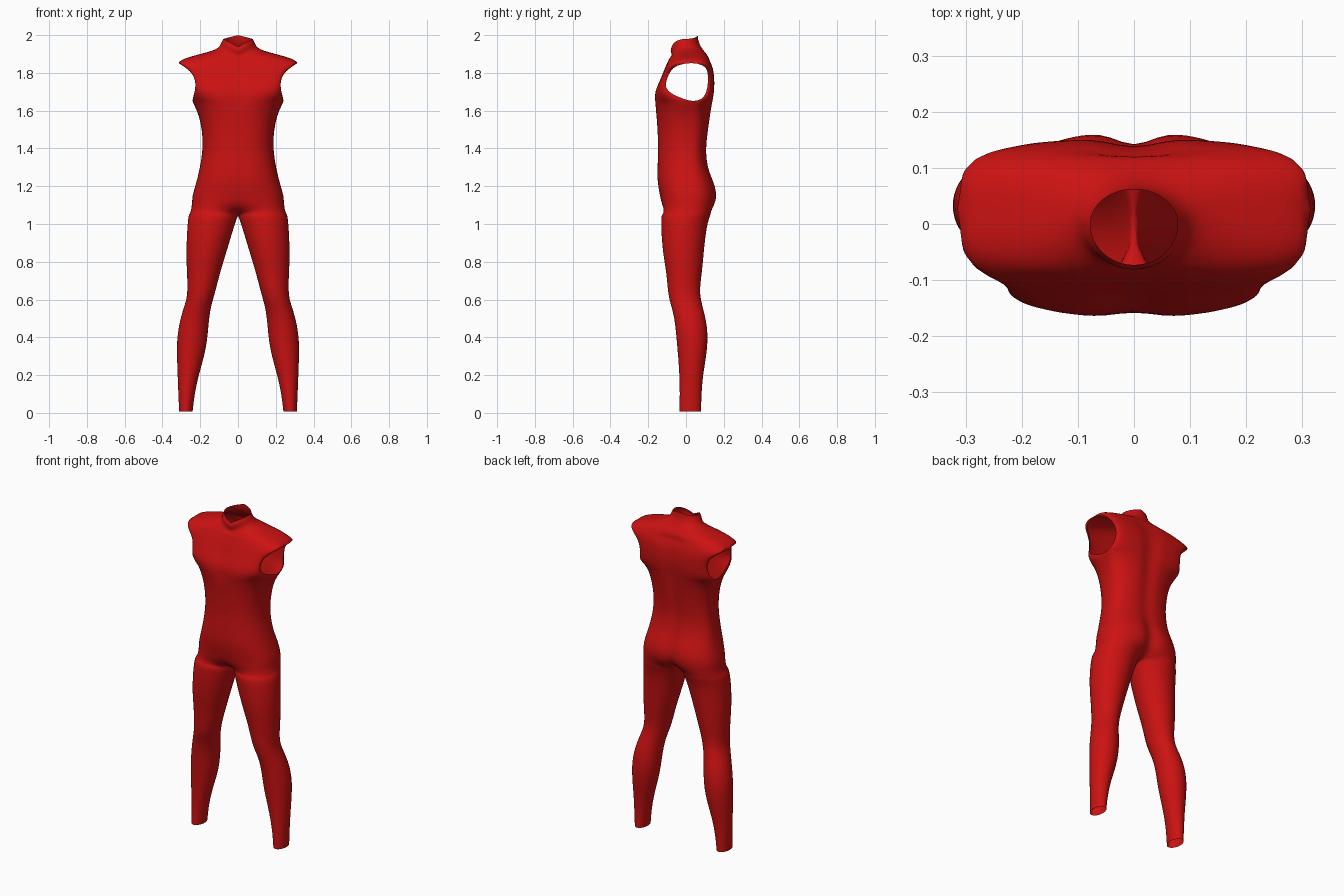
import bpy, bmesh, math
from mathutils import Vector

if "Cube" in bpy.data.objects:
    bpy.data.objects.remove(bpy.data.objects["Cube"])

M = 12  # segments in the front strip and in the back strip of each half ring


def leg_ring(z, inner, outer, front, back):
    """Closed outline, starting and ending at the inner side of the leg."""
    cx, rx = (inner + outer) / 2, (outer - inner) / 2
    cy, ry = (front + back) / 2, (back - front) / 2
    pts = []
    for start in (0, math.pi):
        for i in range(M + 1):
            a = start + math.pi * i / M
            pts.append(Vector((cx - rx * math.cos(a), cy - ry * math.sin(a), z)))
    return pts


def half_ring(zf, zo, zb, w, yf, yef, yeb, yb, n=2.4, dip_f=0.0, dip_b=0.0):
    """Half outline from front centre to the side edge, then on to back centre."""
    def quarter(yc, ye, zc, dip):
        out = []
        for i in range(M + 1):
            u = math.pi / 2 * i / M
            x = w * math.sin(u) ** (2 / n)
            y = ye + (yc - ye) * max(math.cos(u), 0) ** (2 / n)
            y += dip * math.exp(-(x / 0.035) ** 2)
            out.append(Vector((x, y, zc + (zo - zc) * x / w)))
        return out
    return quarter(yf, yef, zf, dip_f) + quarter(yb, yeb, zb, -dip_b)[::-1]


# legs: height, inner x, outer x, front y, back y
legs = [
    (0.008, .24, .312, -.035, .080), (.10, .230, .316, -.033, .082),
    (.20, .208, .320, -.035, .090), (.30, .178, .324, -.042, .108),
    (.38, .163, .324, -.050, .116), (.46, .156, .315, -.056, .113),
    (.54, .148, .294, -.070, .095), (.60, .132, .272, -.090, .078),
    (.66, .115, .267, -.098, .073), (.74, .095, .271, -.104, .085),
    (.84, .064, .275, -.122, .094), (.94, .034, .272, -.131, .104),
    (1.01, .012, .267, -.132, .116), (1.045, 0, .263, -.132, .130),
]
# hips and waist: height, half width, front y, back y, back groove depth
trunk = [
    (1.15, .242, -.140, .167, .030), (1.20, .227, -.150, .160, .028),
    (1.25, .213, -.155, .138, .018), (1.30, .202, -.154, .118, .010),
    (1.38, .188, -.150, .107, .010), (1.46, .187, -.152, .115, .012),
    (1.54, .198, -.156, .126, .014), (1.60, .217, -.162, .135, .016),
]
# arm opening: height, half width, front y, front edge y, back edge y, back y
armhole = [
    (1.647, .242, -.167, .040, .040, .142), (1.66, .240, -.167, -.010, .085, .144),
    (1.69, .232, -.166, -.080, .105, .148), (1.72, .225, -.158, -.112, .113, .151),
    (1.77, .226, -.134, -.102, .118, .151), (1.81, .252, -.118, -.082, .114, .146),
    (1.84, .296, -.106, -.056, .100, .138), (1.858, .324, -.098, .030, .030, .130),
]
# shoulders and collar: front z, side z, back z, half width, front y, back y
collar = [
    (1.868, 1.880, 1.878, .275, -.092, .122), (1.876, 1.900, 1.895, .200, -.085, .112),
    (1.885, 1.918, 1.915, .130, -.077, .096), (1.893, 1.936, 1.935, .098, -.074, .080),
    (1.920, 1.960, 1.970, .088, -.085, .064), (1.938, 1.980, 2.000, .078, -.073, .062),
]

rings = [leg_ring(*r) for r in legs]
trunk_rings = [half_ring(z, z, z, w, yf, .02, .02, yb, 2.4, .004, d)
               for z, w, yf, yb, d in trunk]

# crotch: blend the leg outline into the half outline of the hips
top_leg, hip = rings[-1], trunk_rings[0]
for z, t in ((1.055, .35), (1.07, .6), (1.09, .8), (1.115, .93)):
    ring = [a.lerp(b, t) for a, b in zip(top_leg, hip)]
    for p in ring:
        p.z = z
    rings.append(ring)

rings += trunk_rings
for i, (z, w, yf, ef, eb, yb) in enumerate(armhole):
    n = 2.6 + .12 * i
    rings.append(half_ring(z, z, z, w, yf, ef, eb, yb, n, .012 if i < 5 else .004, .018))
for i, (zf, zo, zb, w, yf, yb) in enumerate(collar):
    mid = (.03, .03, .02, .01, 0, 0)[i]
    rings.append(half_ring(zf, zo, zb, w, yf, mid, mid, yb, (3.2, 2.8, 2.4, 2, 2, 2)[i]))

# skin the front and back strips; the gap between them is the arm opening
bm = bmesh.new()
rows = [[bm.verts.new(p) for p in ring] for ring in rings]
for low, high in zip(rows, rows[1:]):
    for s in (0, M + 1):
        for i in range(s, s + M):
            bm.faces.new((low[i], low[i + 1], high[i + 1], high[i]))
bmesh.ops.remove_doubles(bm, verts=bm.verts, dist=0.0008)
bmesh.ops.recalc_face_normals(bm, faces=bm.faces)
# make sure the shell faces outward
front = min(bm.faces, key=lambda f: f.calc_center_median().y)
if front.normal.y > 0:
    bmesh.ops.reverse_faces(bm, faces=bm.faces)

mesh = bpy.data.meshes.new("bodysuit")
bm.to_mesh(mesh)
bm.free()
suit = bpy.data.objects.new("bodysuit", mesh)
bpy.context.collection.objects.link(suit)

red = bpy.data.materials.new("red fabric")
red.diffuse_color = (0.6, 0.006, 0.006, 1)
red.use_nodes = True
red.node_tree.nodes["Principled BSDF"].inputs["Base Color"].default_value = red.diffuse_color
mesh.materials.append(red)
for p in mesh.polygons:
    p.use_smooth = True

# left half and gentle smoothing
mirror = suit.modifiers.new("mirror", 'MIRROR')
mirror.use_clip = True
mirror.merge_threshold = 0.001
smooth = suit.modifiers.new("smooth", 'SUBSURF')
smooth.levels = smooth.render_levels = 1
